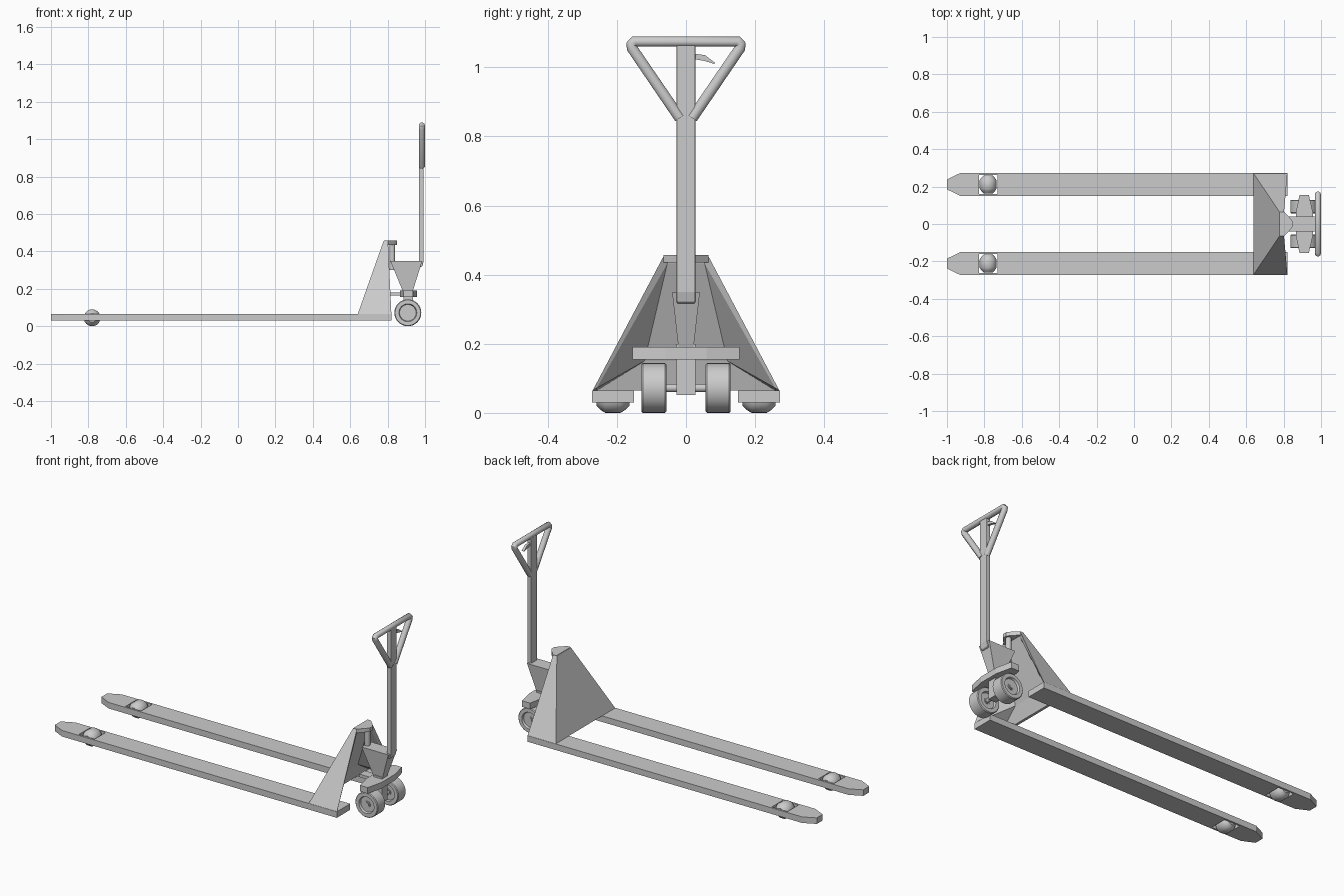
import bpy, bmesh, math
from mathutils import Vector

if "Cube" in bpy.data.objects:
    bpy.data.objects.remove(bpy.data.objects["Cube"])


def mesh_obj(name, verts, faces, smooth=None):
    me = bpy.data.meshes.new(name)
    me.from_pydata(verts, [], faces)
    bm = bmesh.new()
    bm.from_mesh(me)
    bmesh.ops.remove_doubles(bm, verts=bm.verts, dist=1e-5)
    bmesh.ops.recalc_face_normals(bm, faces=bm.faces)
    bm.to_mesh(me)
    bm.free()
    ob = bpy.data.objects.new(name, me)
    bpy.context.collection.objects.link(ob)
    if smooth:
        select(ob)
        bpy.ops.object.shade_smooth_by_angle(angle=math.radians(smooth))
    return ob


def select(ob):
    bpy.ops.object.select_all(action='DESELECT')
    ob.select_set(True)
    bpy.context.view_layer.objects.active = ob


def loft(name, a, b, smooth=None):
    """Solid between two loops with the same number of points."""
    n = len(a)
    faces = [list(range(n))[::-1], list(range(n, 2 * n))]
    faces += [[i, (i + 1) % n, n + (i + 1) % n, n + i] for i in range(n)]
    return mesh_obj(name, list(a) + list(b), faces, smooth)


def plate(name, outline, z0, z1):
    return loft(name, [(x, y, z0) for x, y in outline], [(x, y, z1) for x, y in outline])


def rect(x0, x1, y0, y1):
    return [(x0, y0), (x1, y0), (x1, y1), (x0, y1)]


def lathe_y(name, profile, centre, n=32):
    """Revolve closed (radius, y) profile about the y direction."""
    c, verts, faces, m = Vector(centre), [], [], len(profile)
    for i in range(n):
        t = 2 * math.pi * i / n
        verts += [c + Vector((r * math.cos(t), y, r * math.sin(t))) for r, y in profile]
    for i in range(n):
        for j in range(m):
            k, l = (i + 1) % n, (j + 1) % m
            faces.append([i * m + j, i * m + l, k * m + l, k * m + j])
    return mesh_obj(name, verts, faces, 35)


def tube(name, pts, r, cyclic=False):
    cu = bpy.data.curves.new(name, 'CURVE')
    cu.dimensions = '3D'
    cu.bevel_depth, cu.bevel_resolution, cu.use_fill_caps = r, 3, True
    sp = cu.splines.new('POLY')
    sp.points.add(len(pts) - 1)
    for p, q in zip(sp.points, pts):
        p.co = (*q, 1)
    sp.use_cyclic_u = cyclic
    ob = bpy.data.objects.new(name, cu)
    bpy.context.collection.objects.link(ob)
    select(ob)
    bpy.ops.object.convert(target='MESH')
    bpy.ops.object.shade_smooth_by_angle(angle=math.radians(40))
    return ob


def bevel(ob, width, segments=2):
    mod = ob.modifiers.new('bevel', 'BEVEL')
    mod.width, mod.segments = width, segments


roller_profile = [(0.008, -0.048), (0.024, -0.048), (0.036, -0.036), (0.045, -0.022),
                  (0.045, 0.022), (0.036, 0.036), (0.024, 0.048), (0.008, 0.048)]
wheel_profile = [(0.010, -0.029), (0.018, -0.029), (0.018, -0.024), (0.044, -0.024), (0.048, -0.036),
                 (0.068, -0.036), (0.072, -0.032), (0.072, 0.032), (0.068, 0.036),
                 (0.048, 0.036), (0.044, 0.024), (0.018, 0.024), (0.018, 0.029), (0.010, 0.029)]

for side, s in (('left', 1), ('right', -1)):
    # Fork blade with tapered tip and roller opening
    outline = [(0.82, 0.151), (0.82, 0.272), (-0.93, 0.272), (-1.0, 0.238), (-1.0, 0.185), (-0.93, 0.151)]
    fork = plate(side + '_fork', [(x, s * y) for x, y in outline], 0.03, 0.065)
    cutter = plate('roller_cutter', rect(-0.83, -0.73, s * 0.2115 - 0.05, s * 0.2115 + 0.05), -0.1, 0.2)
    cutter.hide_render = True
    mod = fork.modifiers.new('opening', 'BOOLEAN')
    mod.operation, mod.object, mod.solver = 'DIFFERENCE', cutter, 'EXACT'
    select(fork)
    bpy.ops.object.modifier_apply(modifier='opening')
    bpy.data.objects.remove(cutter)
    # Fork roller and steering wheel
    lathe_y(side + '_fork_roller', roller_profile, (-0.78, s * 0.2115, 0.045), 24)
    lathe_y(side + '_steer_wheel', wheel_profile, (0.908, s * 0.093, 0.072))

# Tapered body shell: sloped front, flat sides, hollow back
half = [(0.64, 0.27, 0.065), (0.82, 0.27, 0.065), (0.778, 0.064, 0.455), (0.802, 0.064, 0.455),
        (0.81, 0.258, 0.072), (0.797, 0.054, 0.432), (0.68, 0.12, 0.15), (0.655, 0.258, 0.065)]
verts = half + [(x, -y, z) for x, y, z in half]
faces = []
for o in (0, 8):
    faces += [[o, o + 1, o + 3, o + 2], [o + 1, o + 4, o + 5, o + 3],
              [o + 4, o + 6, o + 5], [o + 4, o + 7, o + 6], [o, o + 7, o + 4, o + 1]]
faces += [[i, j, j + 8, i + 8] for i, j in ((0, 2), (2, 3), (3, 5), (5, 6), (6, 7), (7, 0))]
mesh_obj('body', verts, faces)

# Top lug and pump rod
plate('top_lug', [(0.78, 0.065), (0.802, 0.065), (0.838, 0.028), (0.85, 0.012),
                  (0.85, -0.012), (0.838, -0.028), (0.802, -0.065), (0.78, -0.065)], 0.435, 0.457)
tube('pump_rod', [(0.825, 0, 0.30), (0.825, 0, 0.44)], 0.015)

# Pump housing funnel and steering post
loft('pump_housing', [(x, y, 0.19) for x, y in rect(0.88, 0.935, -0.022, 0.022)],
     [(x, y, 0.348) for x, y in rect(0.815, 0.985, -0.04, 0.04)])
plate('steer_post', rect(0.885, 0.935, -0.027, 0.027), 0.052, 0.20)
tube('wheel_axle', [(0.908, -0.125, 0.072), (0.908, 0.125, 0.072)], 0.012)

# Steering crosspiece with link to the body
plate('crosspiece', [(0.885, 0.155), (0.935, 0.155), (0.957, 0.06), (0.957, -0.06),
                     (0.935, -0.155), (0.885, -0.155), (0.865, -0.06), (0.865, 0.06)], 0.155, 0.19)
plate('link_bar', rect(0.79, 0.875, -0.025, 0.025), 0.163, 0.18)

# Mast, slightly cranked at its foot
mast = loft('mast', [(x, -0.027, z) for x, z in ((0.955, 0.31), (0.985, 0.32), (0.993, 0.35), (0.993, 1.07), (0.967, 1.07), (0.967, 0.35))],
            [(x, 0.027, z) for x, z in ((0.955, 0.31), (0.985, 0.32), (0.993, 0.35), (0.993, 1.07), (0.967, 1.07), (0.967, 0.35))])
bevel(mast, 0.004)

# Triangular handle loop
hx = 0.983
tube('handle_loop', [(hx, -0.018, 0.853), (hx, -0.156, 1.055), (hx, -0.158, 1.066), (hx, -0.15, 1.074),
                     (hx, 0.15, 1.074), (hx, 0.158, 1.066), (hx, 0.156, 1.055), (hx, 0.018, 0.853)], 0.0165)

# Release lever
lever = [(0.02, 1.04), (0.055, 1.035), (0.085, 1.012), (0.08, 1.01), (0.055, 1.018), (0.02, 1.024)]
loft('release_lever', [(0.974, y, z) for y, z in lever], [(0.988, y, z) for y, z in lever])
